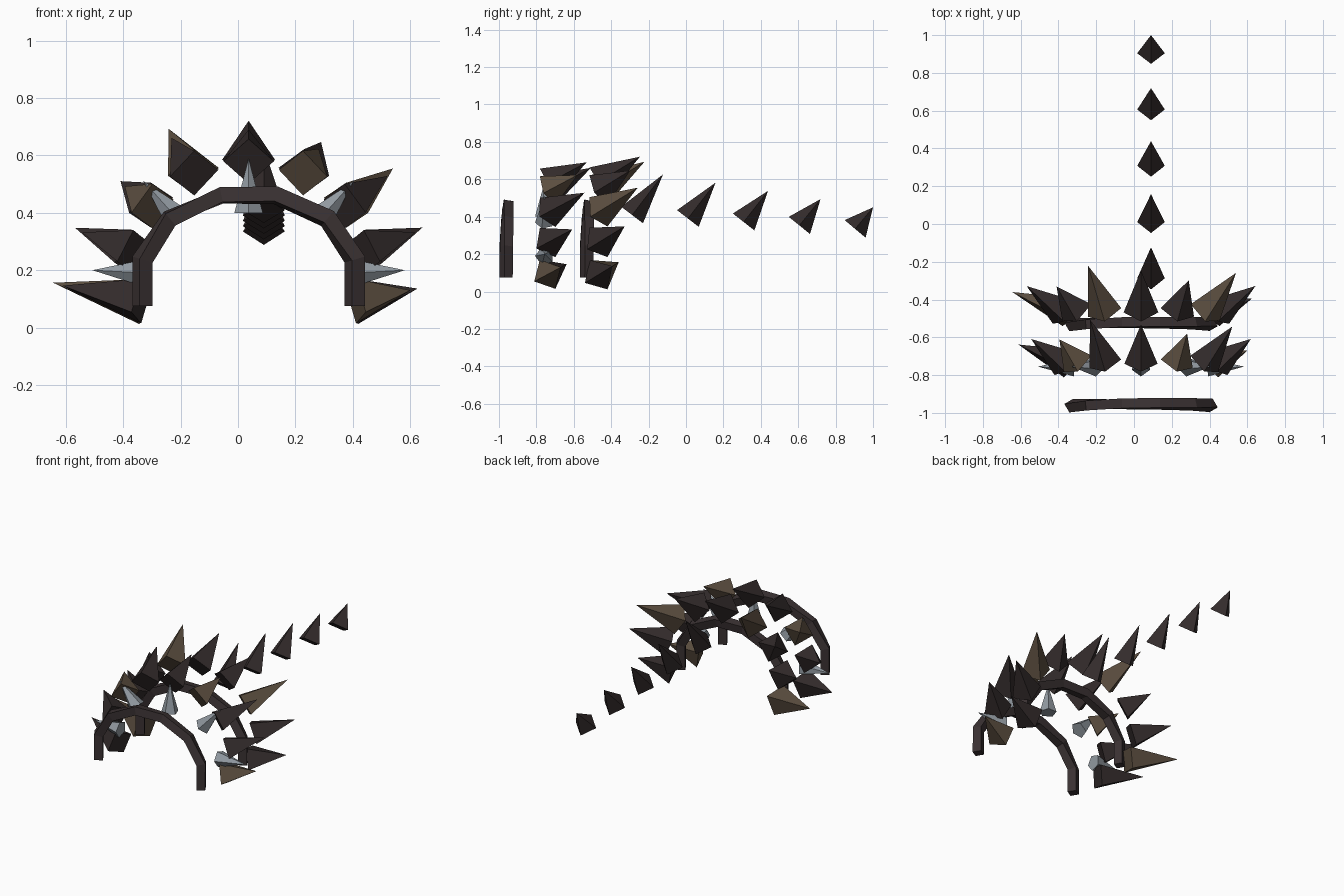
import bpy, math
from mathutils import Matrix, Vector

if "Cube" in bpy.data.objects:
    bpy.data.objects.remove(bpy.data.objects["Cube"])

CX = 0.037  # middle of the arches


def material(name, rgb):
    m = bpy.data.materials.new(name)
    m.diffuse_color = (*rgb, 1)
    m.use_nodes = True
    m.node_tree.nodes["Principled BSDF"].inputs["Base Color"].default_value = m.diffuse_color
    return m


DARK = material("dark_hide", (0.034, 0.025, 0.025))
BROWN = material("brown_horn", (0.107, 0.077, 0.051))
STRAP = material("strap_leather", (0.042, 0.031, 0.032))
METAL = material("grey_metal", (0.29, 0.325, 0.36))


def add_object(name, verts, faces, mat):
    mesh = bpy.data.meshes.new(name)
    mesh.from_pydata([tuple(v) for v in verts], [], faces)
    mesh.materials.append(mat)
    obj = bpy.data.objects.new(name, mesh)
    bpy.context.collection.objects.link(obj)
    return obj


def spike(name, base, radius, height, tilt, fan, mat, sides=4):
    """Pyramid fanned sideways first, then tilted backwards."""
    rot = Matrix.Rotation(-tilt, 3, 'X') @ Matrix.Rotation(fan, 3, 'Y')
    pts = [Vector((radius * math.sin(math.tau * i / sides),
                   -radius * math.cos(math.tau * i / sides), 0)) for i in range(sides)]
    pts.append(Vector((0, 0, height)))
    faces = [(i, (i + 1) % sides, sides) for i in range(sides)]
    faces.append(tuple(reversed(range(sides))))
    add_object(name, [Vector(base) + rot @ p for p in pts], faces, mat)


def arch(name, y_shift):
    """Square strap swept over an arch, twisting slightly along its length."""
    half = [(0.37, 0.075), (0.37, 0.237), (0.275, 0.38), (0.095, 0.461)]
    path = [Vector((-x, z)) for x, z in half] + [Vector((x, z)) for x, z in reversed(half)]
    twist = [-30, -30, -10, 6, 12, 18, 30, 30]
    depth = [-0.962, -0.962, -0.957, -0.952, -0.952, -0.955, -0.96, -0.962]
    a, n, verts, faces = 0.026, len(path), [], []
    for i, p in enumerate(path):
        d0 = (p - path[max(i - 1, 0)]).normalized()
        d1 = (path[min(i + 1, n - 1)] - p).normalized()
        t = (d0 + d1).normalized()
        normal = Vector((-t.y, t.x)) / max(t.dot(d1), t.dot(d0))
        w = math.radians(twist[i])
        for u, v in ((a, -a), (a, a), (-a, a), (-a, -a)):
            out = u * math.cos(w) - v * math.sin(w)
            y = u * math.sin(w) + v * math.cos(w)
            q = p + normal * out
            verts.append((CX + q.x, depth[i] + y_shift + y, q.y))
    for i in range(n - 1):
        for k in range(4):
            j = (k + 1) % 4
            faces.append((4 * i + k, 4 * i + j, 4 * i + 4 + j, 4 * i + 4 + k))
    faces += [(3, 2, 1, 0), tuple(range(4 * n - 4, 4 * n))]
    add_object(name, verts, faces, STRAP)


# Two arched straps
arch("front_arch", 0)
arch("rear_arch", 0.43)

# Two fans of nine swept-back spikes; every third one is brown
heights = [0.327, 0.256, 0.193, 0.301, 0.26, 0.208, 0.295, 0.257, 0.226]
rows = [("front_spike", -0.74, 0.088, 0.91, 62, 0.985, 2),
        ("rear_spike", -0.468, 0.092, 1.0, 58.5, 1.0, 0)]
for name, y, radius, size, tilt, spread, brown in rows:
    for i, h in enumerate(heights):
        phi = math.radians(28 * (i - 4))
        base = (CX + 0.41 * spread * math.sin(phi), y,
                0.225 + 0.36 * spread * math.cos(phi))
        spike(f"{name}_{i + 1}", base, radius, h * size, math.radians(tilt), phi * 0.6,
              BROWN if i % 3 == brown else DARK)

# Grey metal studs between the front spikes
for i, (x, z, deg) in enumerate([(-0.355, 0.19, -87), (-0.24, 0.37, -42), (0, 0.40, 0),
                                 (0.24, 0.37, 42), (0.355, 0.19, 87)]):
    spike(f"metal_stud_{i + 1}", (CX + x, -0.755, z), 0.052, 0.19, 0,
          math.radians(deg), METAL, 5)

# Row of shrinking back spikes trailing behind
for i in range(5):
    f = i / 4
    base = (0.09, -0.288 + 1.192 * f, 0.409 - 0.074 * f)
    tip = (-0.123 + 1.123 * f, 0.626 - 0.176 * f)
    dy, dz = tip[0] - base[1], tip[1] - base[2]
    spike(f"back_spike_{i + 1}", base, 0.073, math.hypot(dy, dz),
          math.atan2(dy, dz), 0, DARK)
